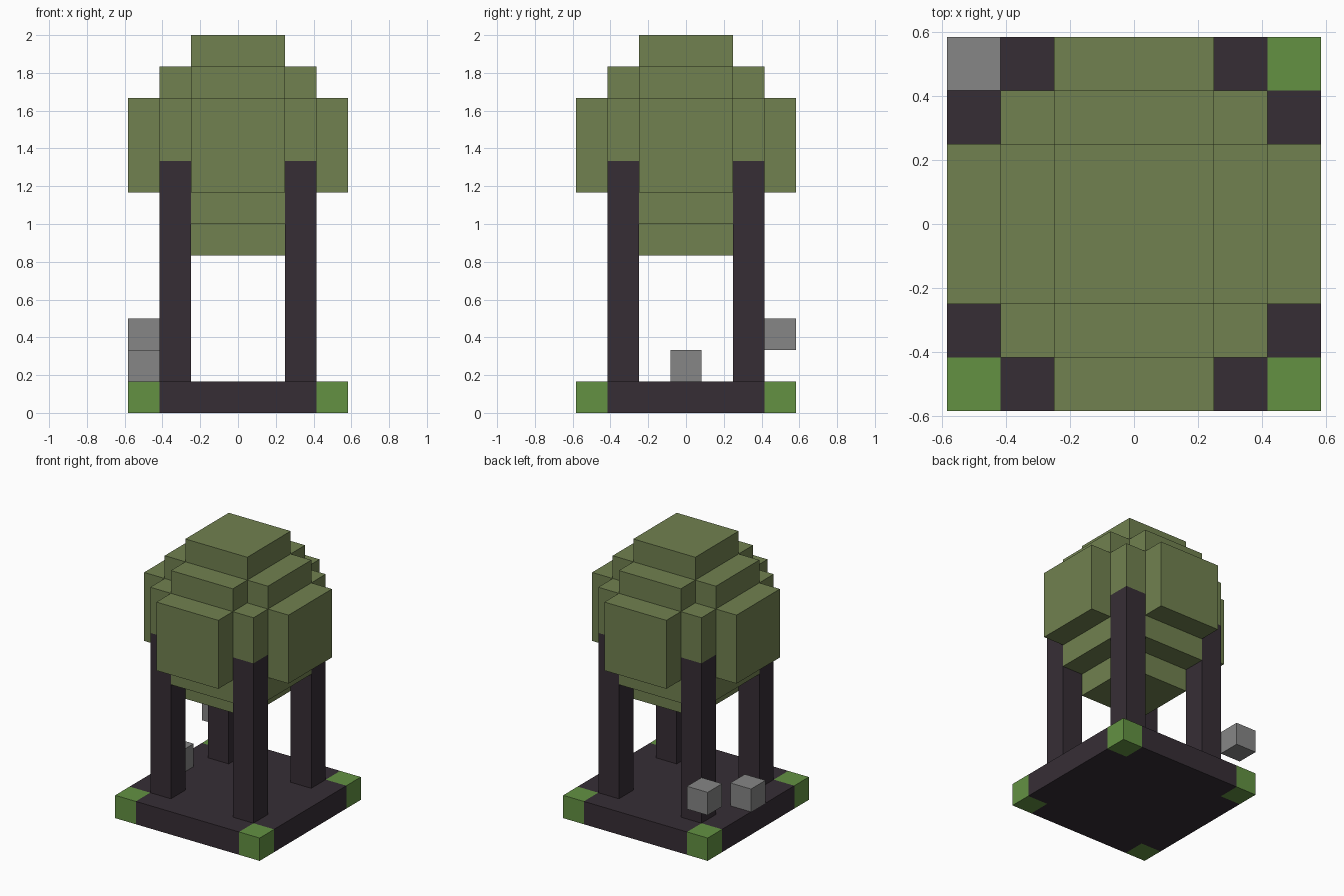
import bpy
import bmesh
from mathutils import Matrix, Vector
from math import pi

cube = bpy.data.objects.get("Cube")
if cube:
    bpy.data.objects.remove(cube, do_unlink=True)

U = 1 / 6  # edge length of one block


def material(name, r, g, b):
    m = bpy.data.materials.new(name)
    m.use_nodes = True
    m.diffuse_color = (r, g, b, 1)
    m.node_tree.nodes["Principled BSDF"].inputs["Base Color"].default_value = (r, g, b, 1)
    return m


leaf = material("olive leaves", 0.165, 0.22, 0.08)
wood = material("dark wood", 0.037, 0.027, 0.036)
grass = material("grass green", 0.125, 0.285, 0.055)
stone = material("stone grey", 0.238, 0.238, 0.238)


def finish(name, bm, mat):
    bmesh.ops.scale(bm, vec=(U, U, U), verts=bm.verts)
    bmesh.ops.recalc_face_normals(bm, faces=bm.faces)
    mesh = bpy.data.meshes.new(name)
    bm.to_mesh(mesh)
    bm.free()
    mesh.materials.append(mat)
    obj = bpy.data.objects.new(name, mesh)
    bpy.context.collection.objects.link(obj)


def box(name, low, high, mat, turn=0):
    """Box between two corners in block units, turned in quarter steps about z."""
    low, high = Vector(low), Vector(high)
    size = Matrix.Diagonal((high - low).to_4d())
    size[3][3] = 1
    spin = Matrix.Rotation(turn * pi / 2, 4, "Z")
    bm = bmesh.new()
    bmesh.ops.create_cube(bm, size=1, matrix=spin @ Matrix.Translation((low + high) / 2) @ size)
    finish(name, bm, mat)


# Floor slab with notched corners
bm = bmesh.new()
outline = []
for turn in range(4):
    spin = Matrix.Rotation(turn * pi / 2, 3, "Z")
    outline += [bm.verts.new(spin @ Vector(p)) for p in ((3.5, 2.5, 0), (2.5, 2.5, 0), (2.5, 3.5, 0))]
floor = bm.faces.new(outline)
raised = bmesh.ops.extrude_face_region(bm, geom=[floor], use_keep_orig=True)["geom"]
bmesh.ops.translate(bm, vec=(0, 0, 1), verts=[v for v in raised if isinstance(v, bmesh.types.BMVert)])
finish("floor_slab", bm, wood)

# Parts repeated on every side and corner
for turn, side in enumerate(("left_back", "back_right", "right_front", "front_left")):
    box(f"grass_corner_{side}", (2.5, 2.5, 0), (3.5, 3.5, 1), grass, turn)
    box(f"post_{side}", (1.5, 1.5, 1), (2.5, 2.5, 8), wood, turn)
    box(f"leaf_corner_{side}", (1.5, 1.5, 8), (2.5, 2.5, 10), leaf, turn)
    face = side.split("_")[0]
    box(f"leaf_inner_{face}", (1.5, -1.5, 6), (2.5, 1.5, 11), leaf, turn)
    box(f"leaf_outer_{face}", (2.5, -1.5, 7), (3.5, 1.5, 10), leaf, turn)

# Middle of the canopy
box("leaf_core", (-1.5, -1.5, 5), (1.5, 1.5, 12), leaf)

# Loose stones, one resting and one floating
box("resting_stone", (-3.5, -0.5, 1), (-2.5, 0.5, 2), stone)
box("floating_stone", (-3.5, 2.5, 2), (-2.5, 3.5, 3), stone)
